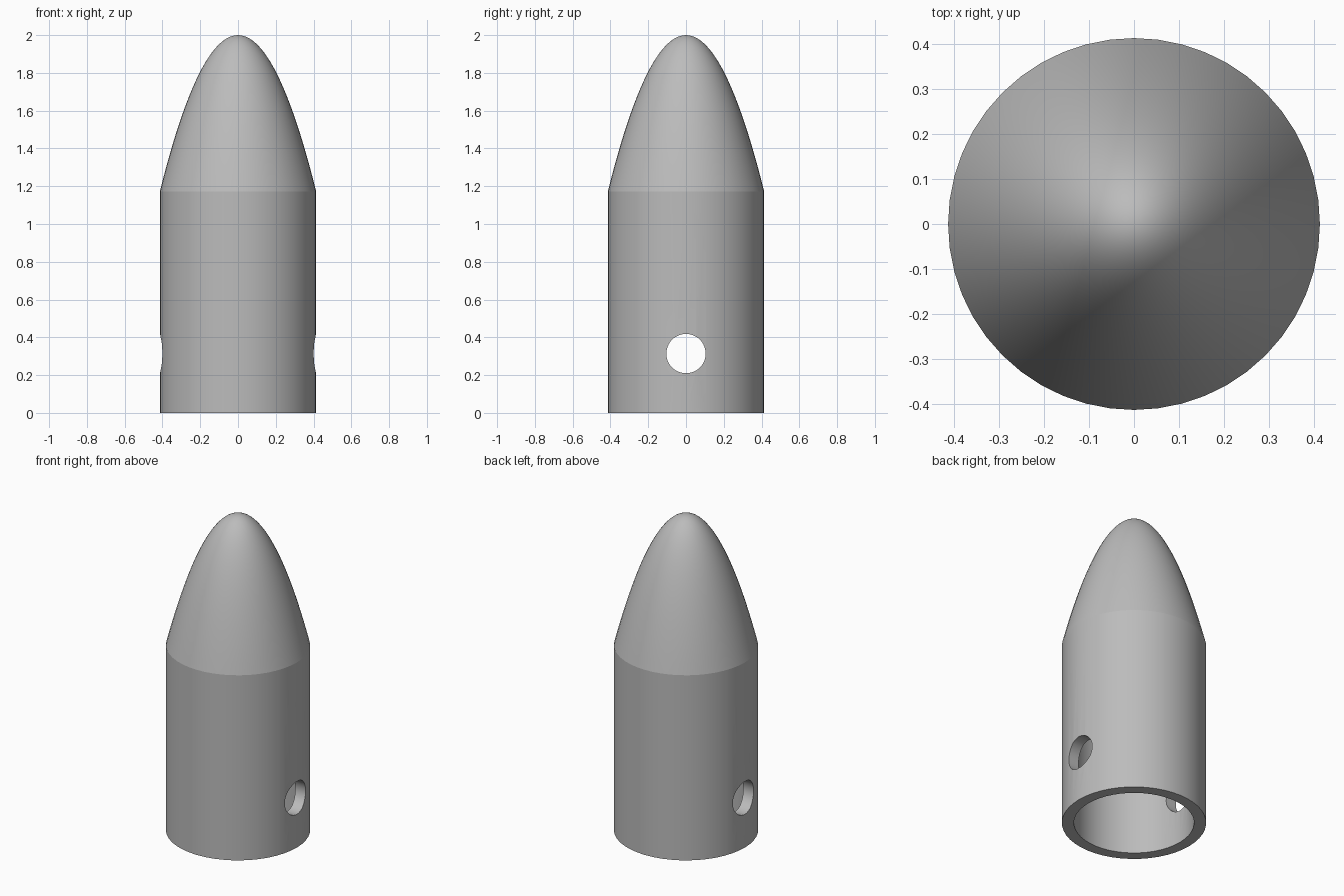
import bpy, bmesh, math
from mathutils import Matrix

default = bpy.data.objects.get("Cube")
if default:
    bpy.data.objects.remove(default, do_unlink=True)

RADIUS, BORE = 0.414, 0.345
BODY_TOP, TIP = 1.172, 2.0
HOLE_RADIUS, HOLE_Z = 0.104, 0.314
SIDES, NOSE_RINGS = 48, 24

grey = bpy.data.materials.new("plain_grey")
grey.use_nodes = True
colour = (0.5, 0.5, 0.5, 1)
grey.diffuse_color = colour
grey.node_tree.nodes["Principled BSDF"].inputs["Base Color"].default_value = colour


def add_object(name, bm):
    bmesh.ops.recalc_face_normals(bm, faces=bm.faces)
    mesh = bpy.data.meshes.new(name)
    bm.to_mesh(mesh)
    bm.free()
    mesh.materials.append(grey)
    obj = bpy.data.objects.new(name, mesh)
    bpy.context.collection.objects.link(obj)
    return obj


# Profile: bore ceiling, bore wall, rim, outer wall, then parabolic nose
profile = [(0, BODY_TOP), (BORE, BODY_TOP), (BORE, 0), (RADIUS, 0)]
for i in range(NOSE_RINGS + 1):
    r = 1 - i / NOSE_RINGS
    profile.append((RADIUS * r, TIP - (TIP - BODY_TOP) * r * r))

bm = bmesh.new()
verts = [bm.verts.new((r, 0, z)) for r, z in profile]
edges = [bm.edges.new(pair) for pair in zip(verts, verts[1:])]
bmesh.ops.spin(bm, geom=verts + edges, cent=(0, 0, 0), axis=(0, 0, 1),
               angle=math.tau, steps=SIDES, use_duplicate=False)
bmesh.ops.remove_doubles(bm, verts=bm.verts, dist=0.0001)
shell = add_object("hollow_body_with_nose", bm)

# Cross hole through both side walls
bm = bmesh.new()
bmesh.ops.create_cone(bm, cap_ends=True, segments=SIDES, radius1=HOLE_RADIUS,
                      radius2=HOLE_RADIUS, depth=3 * RADIUS,
                      matrix=Matrix.Translation((0, 0, HOLE_Z))
                      @ Matrix.Rotation(math.pi / 2, 4, "Y"))
cutter = add_object("cross_hole_cutter", bm)
cutter.hide_render = True

cut = shell.modifiers.new("cross_hole", "BOOLEAN")
cut.operation, cut.solver, cut.object = "DIFFERENCE", "EXACT", cutter
bpy.ops.object.select_all(action="DESELECT")
bpy.context.view_layer.objects.active = shell
shell.select_set(True)
bpy.ops.object.modifier_apply(modifier=cut.name)
bpy.data.objects.remove(cutter, do_unlink=True)

# Smooth curves, crisp rims; the seam below the nose stays sharp
bpy.ops.object.shade_smooth_by_angle(angle=math.radians(12))
